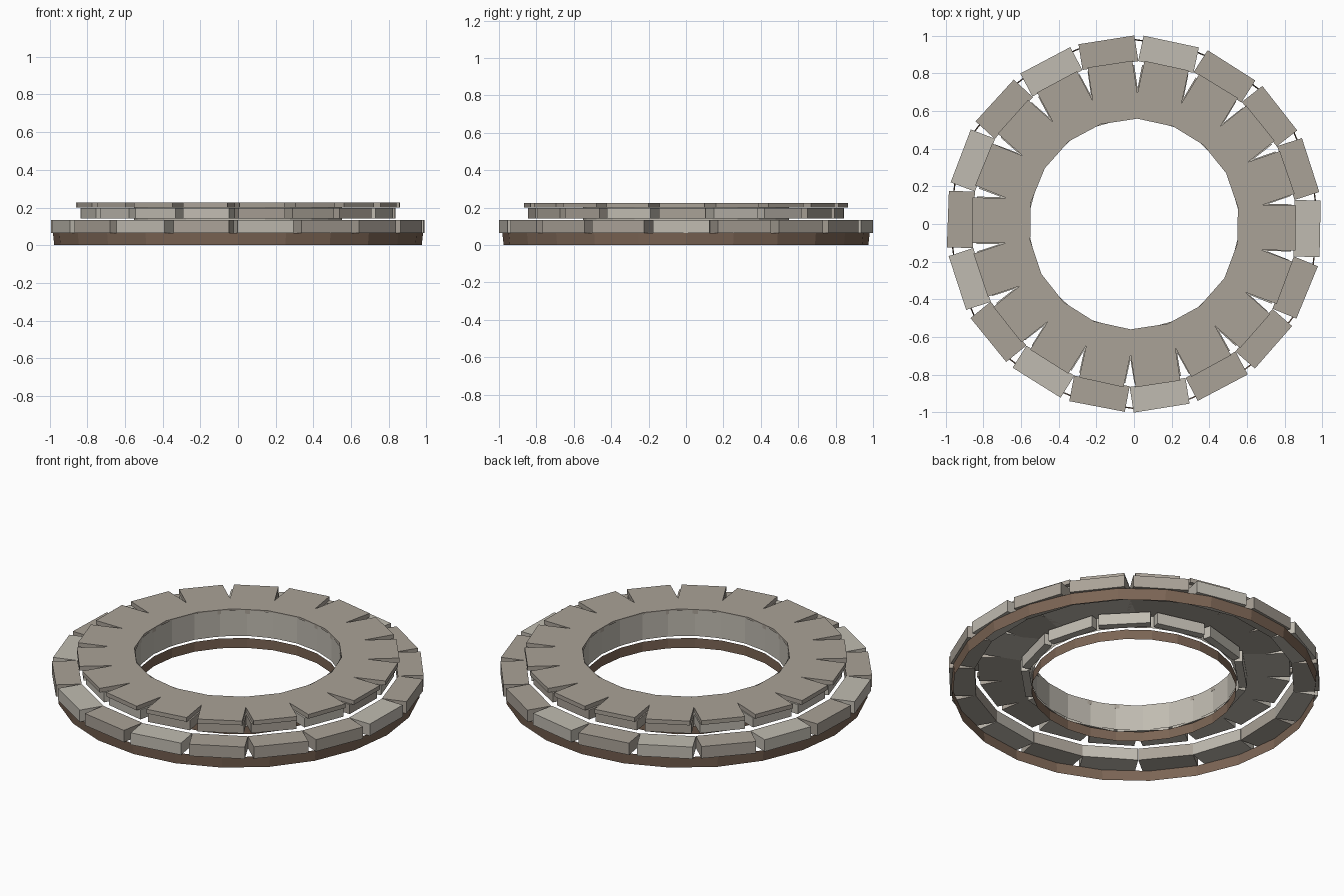
import bpy, bmesh, math, random
from mathutils import Matrix, Vector

if "Cube" in bpy.data.objects:
    bpy.data.objects.remove(bpy.data.objects["Cube"])

random.seed(4)


def material(name, color):
    m = bpy.data.materials.new(name)
    m.diffuse_color = (*color, 1)
    m.use_nodes = True
    m.node_tree.nodes["Principled BSDF"].inputs["Base Color"].default_value = m.diffuse_color
    return m


LIGHT = material("light_stone", (0.53, 0.50, 0.44))
TAN = material("tan_stone", (0.40, 0.36, 0.31))
EARTH = material("earth", (0.20, 0.13, 0.09))


def finish(name, bm, mats):
    me = bpy.data.meshes.new(name)
    bm.to_mesh(me)
    bm.free()
    for m in mats:
        me.materials.append(m)
    ob = bpy.data.objects.new(name, me)
    bpy.context.collection.objects.link(ob)
    return ob


def block_ring(name, count, start, r0, r1, width, z0, z1, mats):
    """Ring of rectangular blocks, each pointing outwards."""
    bm = bmesh.new()
    for i in range(count):
        a = math.radians(start) + i * math.tau / count
        mat = (Matrix.Rotation(a, 4, 'Z')
               @ Matrix.Translation(((r0 + r1) / 2, 0, (z0 + z1) / 2))
               @ Matrix.Rotation(math.radians(random.uniform(-1, 1)), 4, 'Z')
               @ Matrix.Diagonal((r1 - r0, width, z1 - z0, 1)))
        verts = bmesh.ops.create_cube(bm, size=1, matrix=mat)["verts"]
        tone = random.randrange(len(mats))
        for f in {f for v in verts for f in v.link_faces}:
            f.material_index = tone
    return finish(name, bm, mats)


def band(name, r_low, r_high, z0, z1, sides, mat, inward=False):
    """Open wall running around the ring."""
    bm = bmesh.new()
    rings = []
    for r, z in ((r_low, z0), (r_high, z1)):
        rings.append([bm.verts.new((r * math.cos(k * math.tau / sides),
                                    r * math.sin(k * math.tau / sides), z))
                      for k in range(sides)])
    for k in range(sides):
        n = (k + 1) % sides
        f = bm.faces.new((rings[0][k], rings[0][n], rings[1][n], rings[1][k]))
        if inward:
            f.normal_flip()
    return finish(name, bm, [mat])


# Earth footing: outer and inner walls
band("outer_footing", 0.975, 0.982, 0, 0.065, 24, EARTH)
band("inner_footing", 0.55, 0.55, 0, 0.058, 24, EARTH, True)

# Lower course: outer stones and a short inner row
block_ring("lower_outer_stones", 18, 78.5, 0.85, 0.988, 0.30, 0.065, 0.135, [LIGHT, TAN])
block_ring("lower_inner_stones", 12, 75, 0.552, 0.595, 0.28, 0.068, 0.135, [LIGHT])

# Upper course and coping stones
block_ring("upper_stones", 18, 78.5, 0.552, 0.835, 0.25, 0.142, 0.198, [LIGHT, TAN])
block_ring("coping_stones", 18, 78.5, 0.55, 0.858, 0.24, 0.201, 0.226, [TAN])

# Inner lining of the opening
band("inner_lining", 0.552, 0.552, 0.07, 0.222, 24, LIGHT, True)
